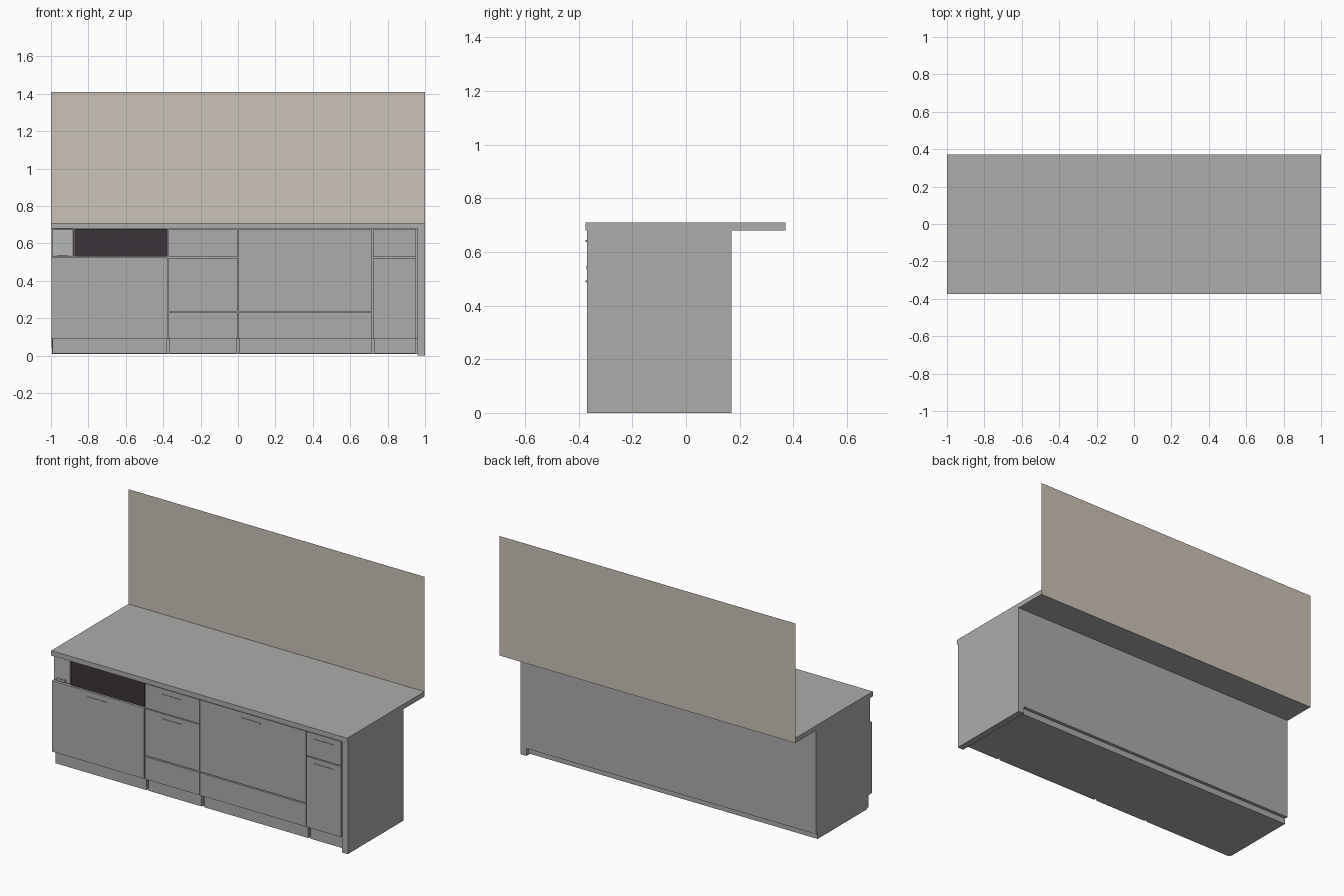
import bpy, bmesh

if "Cube" in bpy.data.objects:
    bpy.data.objects.remove(bpy.data.objects["Cube"])


def material(name, rgb):
    m = bpy.data.materials.new(name)
    m.diffuse_color = (*rgb, 1.0)
    m.use_nodes = True
    m.node_tree.nodes["Principled BSDF"].inputs["Base Color"].default_value = m.diffuse_color
    return m


GRAY = material("cabinet_gray", (0.413, 0.423, 0.407))
LIGHT = material("light_gray", (0.47, 0.48, 0.47))
DARK = material("oven_glass", (0.045, 0.034, 0.042))
BEIGE = material("wall_beige", (0.597, 0.539, 0.479))


def finish(name, bm, mat):
    me = bpy.data.meshes.new(name)
    bm.to_mesh(me)
    bm.free()
    me.materials.append(mat)
    ob = bpy.data.objects.new(name, me)
    bpy.context.collection.objects.link(ob)
    return ob


def add_box(bm, x, y, z):
    verts = bmesh.ops.create_cube(bm, size=1)["verts"]
    for v in verts:
        v.co = [(a + b) / 2 + c * (b - a) for (a, b), c in zip((x, y, z), v.co)]


def box(name, x, y, z, mat=GRAY):
    bm = bmesh.new()
    add_box(bm, x, y, z)
    return finish(name, bm, mat)


FRONT, CARCASS, BACK = -0.369, -0.35, 0.17

# worktop and the thin wall panel behind it
box("worktop", (-1, 1), (-0.374, 0.371), (0.68, 0.71))
bm = bmesh.new()
bm.faces.new([bm.verts.new(p) for p in
              ((-1, 0.373, 0.68), (1, 0.373, 0.68), (1, 0.373, 1.41), (-1, 0.373, 1.41))])
finish("wall_panel", bm, BEIGE)

# carcass, back board, recessed base and the full-height end panel
box("carcass", (-0.998, 0.96), (CARCASS, BACK - 0.02), (0.09, 0.68))
box("back_board", (-0.998, 0.96), (BACK - 0.02, BACK), (0.045, 0.68))
box("base", (-0.995, 0.96), (-0.325, BACK - 0.02), (0.008, 0.09))
box("end_panel", (0.96, 1), (FRONT, BACK), (0.0, 0.68))

# cabinet columns: x range, then (bottom, top) of each front
columns = [
    ((-0.998, -0.376), [(0.092, 0.525)]),
    ((-0.371, -0.003), [(0.092, 0.230), (0.237, 0.523), (0.528, 0.675)]),
    ((0.003, 0.717), [(0.092, 0.230), (0.237, 0.675)]),
    ((0.722, 0.953), [(0.092, 0.523), (0.528, 0.675)]),
]
for i, (x, fronts) in enumerate(columns, 1):
    for j, z in enumerate(fronts, 1):
        box(f"cabinet_front_{i}_{j}", x, (FRONT, CARCASS), z)
    box(f"kick_plate_{i}", (x[0] + 0.006, x[1] - 0.004), (-0.342, -0.325), (0.012, 0.09))

# bar handles on two short posts
for i, (cx, z) in enumerate([(-0.69, 0.49), (-0.187, 0.49), (-0.187, 0.64),
                             (0.345, 0.64), (0.84, 0.49), (0.84, 0.64)], 1):
    bm = bmesh.new()
    add_box(bm, (cx - 0.066, cx + 0.066), (-0.3745, -0.371), (z - 0.004, z + 0.004))
    for s in (-1, 1):
        px = cx + s * 0.055
        add_box(bm, (px - 0.004, px + 0.004), (-0.372, FRONT), (z - 0.003, z + 0.003))
    finish(f"handle_{i}", bm, GRAY)

# dark oven window and the rounded control box beside it
box("oven_window", (-0.873, -0.378), (-0.364, CARCASS), (0.53, 0.677), DARK)
panel = box("control_box", (-0.993, -0.88), (-0.362, CARCASS), (0.53, 0.677), LIGHT)
bev = panel.modifiers.new("soft_edges", "BEVEL")
bev.width, bev.segments = 0.005, 2
box("control_box_grip", (-0.967, -0.91), (-0.370, -0.361), (0.535, 0.549), LIGHT)
